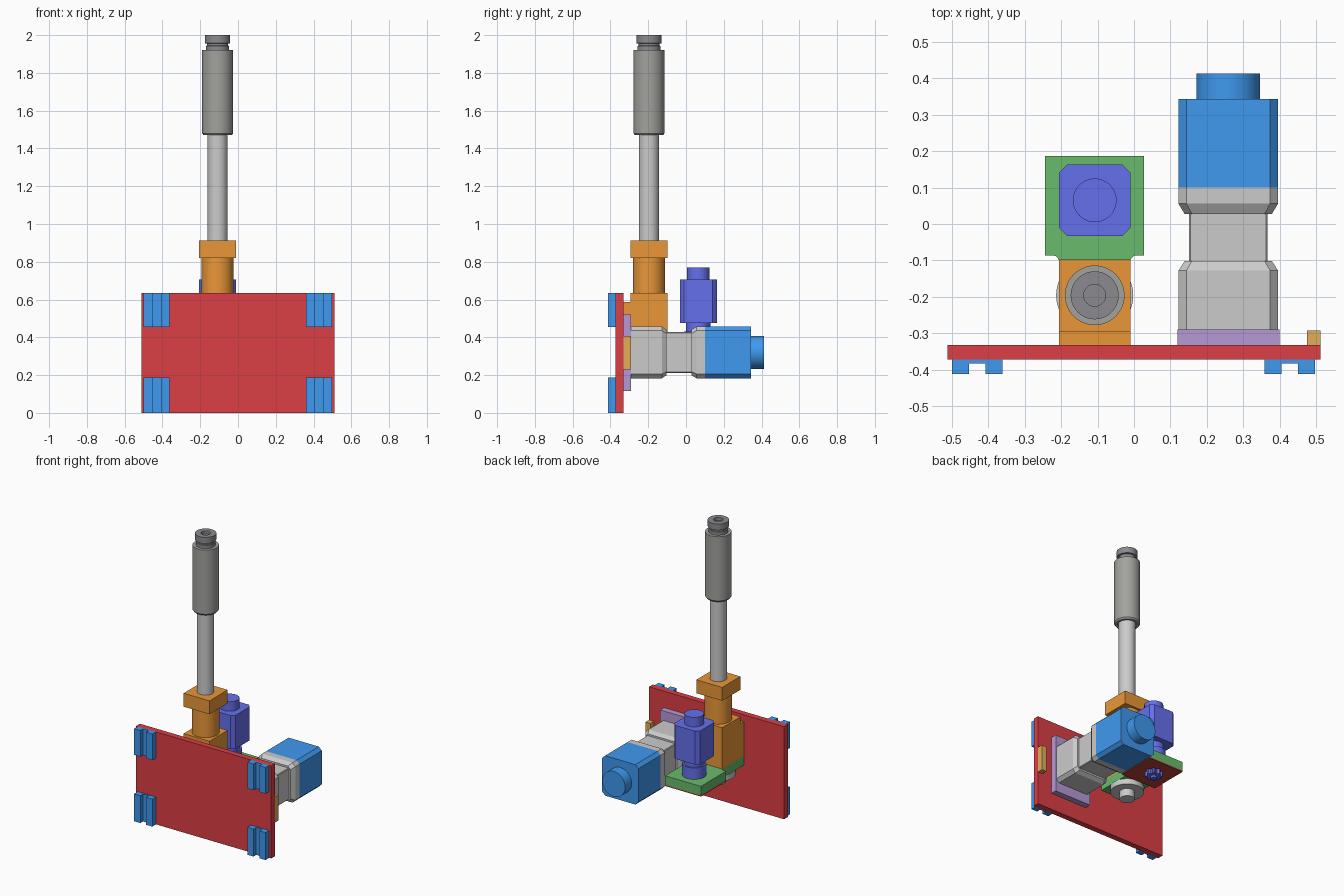
import bpy, bmesh, math
from mathutils import Matrix

if "Cube" in bpy.data.objects:
    bpy.data.objects.remove(bpy.data.objects["Cube"])

COLORS = {
    "red": (0.72, 0.05, 0.06), "blue": (0.05, 0.32, 0.87), "indigo": (0.13, 0.16, 0.84),
    "green": (0.14, 0.50, 0.15), "orange": (0.82, 0.31, 0.04), "ochre": (0.75, 0.42, 0.10),
    "purple": (0.47, 0.32, 0.67), "dark_red": (0.45, 0.05, 0.04),
    "graphite": (0.36, 0.36, 0.34), "charcoal": (0.26, 0.26, 0.28), "steel": (0.60, 0.60, 0.59),
}
MATS = {}


def finish(bm, name, color=None, smooth=False):
    bmesh.ops.recalc_face_normals(bm, faces=bm.faces)
    mesh = bpy.data.meshes.new(name)
    bm.to_mesh(mesh)
    bm.free()
    obj = bpy.data.objects.new(name, mesh)
    bpy.context.collection.objects.link(obj)
    if color:
        if color not in MATS:
            MATS[color] = bpy.data.materials.new(color)
            MATS[color].diffuse_color = (*COLORS[color], 1)
        mesh.materials.append(MATS[color])
    if smooth:
        bpy.ops.object.select_all(action="DESELECT")
        bpy.context.view_layer.objects.active = obj
        obj.select_set(True)
        bpy.ops.object.shade_smooth_by_angle(angle=math.radians(30))
    return obj


def loft(name, rings, color=None, smooth=False, matrix=None):
    """Skin a list of (outline, height) sections with capped ends."""
    bm = bmesh.new()
    loops = [[bm.verts.new((x, y, h)) for x, y in pts] for pts, h in rings]
    n = len(loops[0])
    for a, b in zip(loops, loops[1:]):
        for i in range(n):
            bm.faces.new((a[i], a[(i + 1) % n], b[(i + 1) % n], b[i]))
    bm.faces.new(loops[0])
    bm.faces.new(loops[-1])
    if matrix:
        bm.transform(matrix)
    return finish(bm, name, color, smooth)


def box(name, x, y, z, color=None):
    pts = [(x[0], y[0]), (x[1], y[0]), (x[1], y[1]), (x[0], y[1])]
    return loft(name, [(pts, z[0]), (pts, z[1])], color)


def circle(r, cx=0, cy=0, n=48):
    return [(cx + r * math.cos(2 * math.pi * i / n), cy + r * math.sin(2 * math.pi * i / n))
            for i in range(n)]


def octagon(h, c, cx=0, cy=0):
    """Square of half width h with corners cut by c."""
    k = h - c
    return [(cx + x, cy + y) for x, y in
            [(h, -k), (h, k), (k, h), (-k, h), (-h, k), (-h, -k), (-k, -h), (k, -h)]]


def turned(name, profile, cx, cy, color=None):
    return loft(name, [(circle(r, cx, cy), z) for r, z in profile], color, True)


# Carriage plate with four rail guide blocks
box("carriage_plate", (-0.512, 0.512), (-0.372, -0.332), (0, 0.635), "red")
channel = [(-0.5, -0.372), (-0.5, -0.412), (-0.453, -0.412), (-0.453, -0.383),
           (-0.408, -0.383), (-0.408, -0.412), (-0.362, -0.412), (-0.362, -0.372)]
for side, dx in (("left", 0), ("right", 0.859)):
    for level, z0, z1 in (("lower", 0, 0.188), ("upper", 0.455, 0.635)):
        pts = [(x + dx, y) for x, y in channel]
        loft(f"guide_block_{level}_{side}", [(pts, z0), (pts, z1)], "blue")
box("side_stop", (0.475, 0.512), (-0.332, -0.292), (0.23, 0.408), "ochre")

# Spindle housing
SX, SY = -0.108, -0.196
box("housing_mount", (-0.206, -0.01), (-0.332, -0.295), (0.35, 0.587), "orange")
box("housing_block", (-0.206, -0.01), (-0.295, -0.098), (0.35, 0.635), "orange")
turned("housing_barrel", [(0.085, 0.635), (0.085, 0.82)], SX, SY, "orange")
box("housing_collar", (-0.206, -0.01), (-0.295, -0.098), (0.82, 0.912), "orange")

# Spindle rod, sleeve and socketed tip
turned("spindle_rod", [(0.053, 0.912), (0.053, 1.5)], SX, SY, "steel")
turned("spindle_sleeve", [(0.053, 1.5), (0.06, 1.47), (0.075, 1.47), (0.082, 1.48),
                          (0.082, 1.92), (0.055, 1.92)], SX, SY, "graphite")
turned("spindle_tip", [(0.061, 1.92), (0.061, 1.943), (0.055, 1.945), (0.055, 1.955),
                       (0.066, 1.957), (0.066, 2.0), (0.03, 2.0), (0.03, 1.98)],
       SX, SY, "charcoal")

# Motor bracket with filleted neck, and its underside cover
R = 0.018
left = [(-0.206, -0.332)]
left += [(-0.206 - R + R * math.cos(a), -0.086 - R + R * math.sin(a))
         for a in [math.pi / 2 * i / 6 for i in range(7)]]
left += [(-0.244, -0.086), (-0.244, 0.187)]
outline = left + [(2 * SX - x, y) for x, y in reversed(left)]
loft("motor_bracket", [(outline, 0.29), (outline, 0.352)], "green")
box("bracket_cover", (-0.244, 0.028), (-0.086, 0.187), (0.282, 0.29), "dark_red")

# Drive pulley below the spindle
turned("spindle_pulley", [(0.106, 0.252), (0.106, 0.29)], SX, SY)
turned("pulley_hub", [(0.048, 0.2), (0.048, 0.252)], SX, SY)

# Small upright motor
MX, MY = -0.108, 0.065
turned("small_motor_flange", [(0.064, 0.43), (0.064, 0.475)], MX, MY, "indigo")
turned("small_motor_base", [(0.075, 0.352), (0.075, 0.43)], MX, MY, "indigo")
body = octagon(0.098, 0.022, MX, MY)
loft("small_motor_body", [(body, 0.475), (body, 0.705)], "indigo")
turned("small_motor_cap", [(0.06, 0.705), (0.06, 0.77)], MX, MY, "indigo")
star = []
for i in range(32):
    r = 0.055 if i % 4 < 2 else 0.043
    a = 2 * math.pi * i / 32
    star.append((MX + r * math.cos(a), MY + r * math.sin(a)))
loft("small_motor_pulley", [(star, 0.25), (star, 0.282)], "indigo")
turned("small_motor_shaft", [(0.02, 0.235), (0.02, 0.25)], MX, MY, "indigo")

# Large gear motor lying along y
GX, GZ = 0.259, 0.32
box("gearbox_flange", (0.119, 0.4), (-0.332, -0.29), (0.116, 0.522), "purple")
ALONG_Y = Matrix.Translation((GX, 0, GZ)) @ Matrix.Rotation(-math.pi / 2, 4, "X")
big, neck = octagon(0.137, 0.022), octagon(0.108, 0.004)
loft("gearbox", [(big, -0.29), (big, -0.128), (octagon(0.12, 0.02), -0.102), (neck, -0.102),
                 (neck, 0.028), (octagon(0.12, 0.02), 0.028), (big, 0.056), (big, 0.1)],
     matrix=ALONG_Y)
loft("large_motor_body", [(big, 0.1), (big, 0.343)], "blue", matrix=ALONG_Y)
loft("large_motor_cap", [(circle(0.087), 0.343), (circle(0.087), 0.414)], "blue", True, ALONG_Y)

for m in bpy.data.materials:
    if m.users and not m.is_grease_pencil:
        m.use_nodes = True
        m.node_tree.nodes["Principled BSDF"].inputs["Base Color"].default_value = m.diffuse_color
